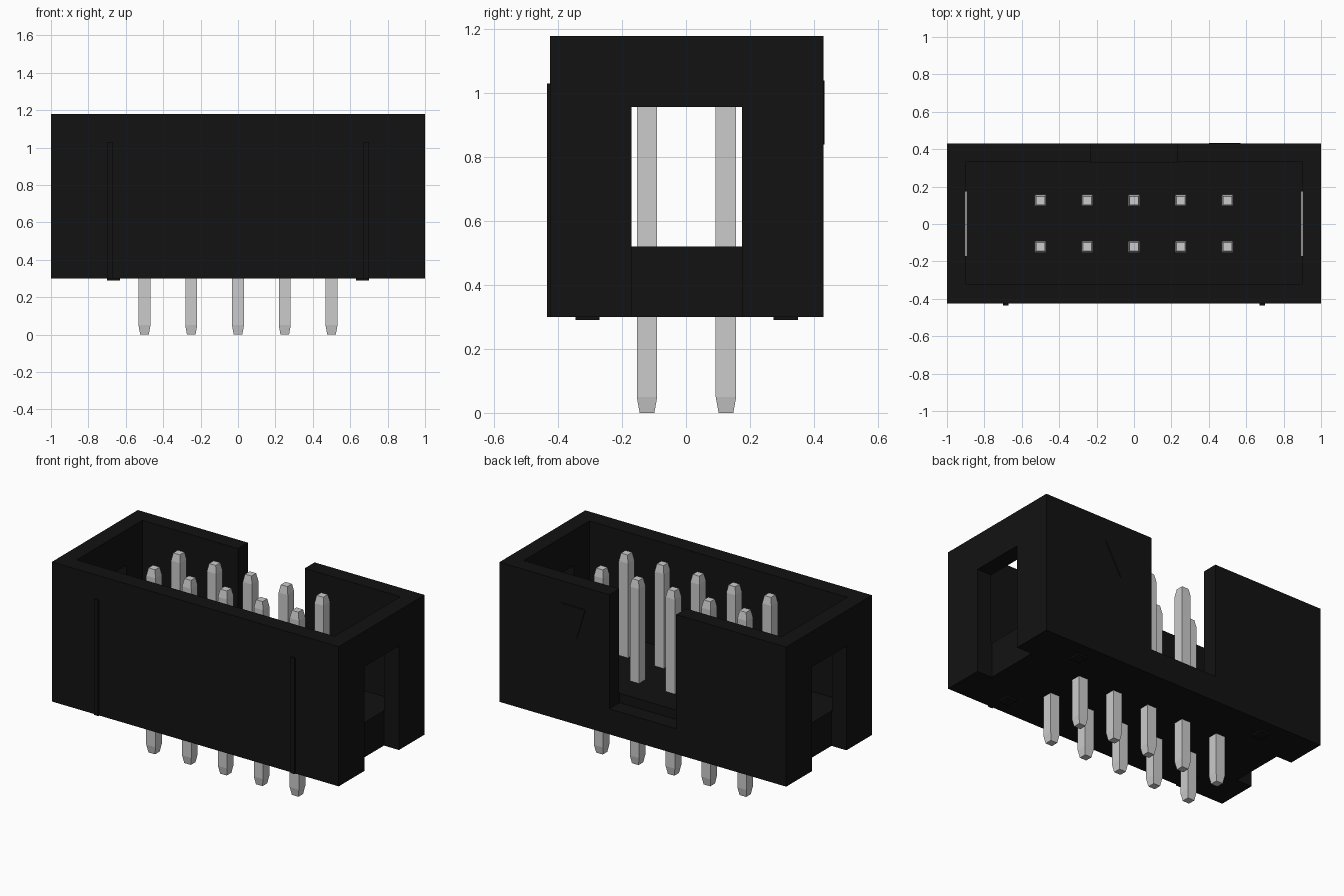
import bpy, bmesh

if "Cube" in bpy.data.objects:
    bpy.data.objects.remove(bpy.data.objects["Cube"])


def make_object(name, bm, mat=None):
    bmesh.ops.recalc_face_normals(bm, faces=bm.faces)
    mesh = bpy.data.meshes.new(name)
    bm.to_mesh(mesh)
    bm.free()
    obj = bpy.data.objects.new(name, mesh)
    bpy.context.collection.objects.link(obj)
    if mat:
        mesh.materials.append(mat)
    return obj


def box(name, x, y, z, mat=None):
    bm = bmesh.new()
    bmesh.ops.create_cube(bm, size=1)
    for v in bm.verts:
        v.co = [a[0] if c < 0 else a[1] for c, a in zip(v.co, (x, y, z))]
    return make_object(name, bm, mat)


def cut(obj, x, y, z):
    cutter = box("cutter", x, y, z)
    cutter.hide_render = True
    mod = obj.modifiers.new("cut", 'BOOLEAN')
    mod.operation = 'DIFFERENCE'
    mod.solver = 'EXACT'
    mod.object = cutter
    bpy.context.view_layer.objects.active = obj
    bpy.ops.object.modifier_apply(modifier=mod.name)
    bpy.data.objects.remove(cutter)


black = bpy.data.materials.new("black_plastic")
black.diffuse_color = (0.006, 0.006, 0.006, 1)
black.use_nodes = True
black.node_tree.nodes["Principled BSDF"].inputs["Base Color"].default_value = black.diffuse_color

# Housing: open shroud with end windows and a key notch in the back wall
housing = box("housing", (-1, 1), (-0.425, 0.43), (0.30, 1.18), black)
cut(housing, (-0.9, 0.9), (-0.322, 0.332), (0.52, 1.3))
cut(housing, (0.895, 1.2), (-0.17, 0.175), (0.2, 0.957))
cut(housing, (-1.2, -0.895), (-0.17, 0.175), (0.2, 0.957))
cut(housing, (-0.233, 0.233), (0.328, 0.6), (0.46, 1.3))

# Front ribs and bottom standoff pads
for s, side in ((-1, "left"), (1, "right")):
    box(f"front_rib_{side}", sorted((s * 0.67, s * 0.70)), (-0.435, -0.42), (0.30, 1.03), black)
    for y, end in ((-0.308, "front"), (0.312, "back")):
        box(f"standoff_{end}_{side}", sorted((s * 0.63, s * 0.70)),
            (y - 0.038, y + 0.038), (0.29, 0.31), black)

# Raised triangle marking the first pin, on the back face
bm = bmesh.new()
face = bm.faces.new([bm.verts.new((x, 0.428, z))
                     for x, z in ((0.57, 1.04), (0.40, 1.04), (0.46, 0.84))])
ext = bmesh.ops.extrude_face_region(bm, geom=[face])
for v in ext["geom"]:
    if isinstance(v, bmesh.types.BMVert):
        v.co.y = 0.434
make_object("pin_one_mark", bm, black)


# Square pins with tapered tips
def pin(name, x, y):
    bm = bmesh.new()
    rings = []
    for z, h in ((0, 0.023), (0.05, 0.032), (1.115, 0.032), (1.163, 0.023)):
        rings.append([bm.verts.new((x + a * h, y + b * h, z))
                      for a, b in ((-1, -1), (1, -1), (1, 1), (-1, 1))])
    for lo, hi in zip(rings, rings[1:]):
        for i in range(4):
            j = (i + 1) % 4
            bm.faces.new((lo[i], lo[j], hi[j], hi[i]))
    bm.faces.new(rings[0][::-1])
    bm.faces.new(rings[-1])
    make_object(name, bm)


for col in range(5):
    for row, y in (("front", -0.122), ("back", 0.125)):
        pin(f"pin_{row}_{col + 1}", (col - 2) * 0.25, y)
